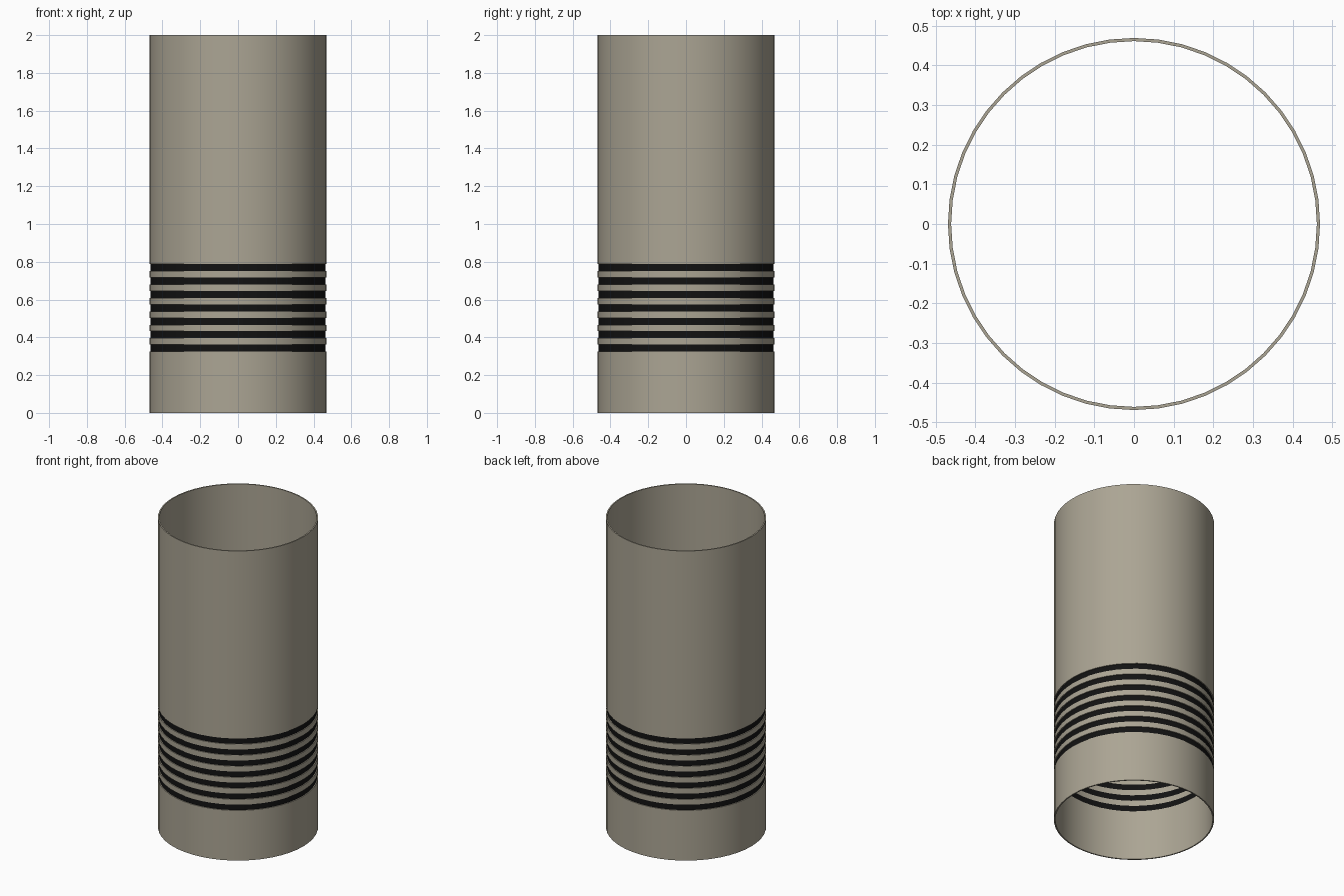
import bpy
import bmesh
import math

SEGMENTS = 48
OUTER, INNER, GROOVE = 0.469, 0.461, 0.463
HEIGHT = 2.0
FIRST_GROOVE, PITCH, GROOVE_HEIGHT, GROOVES = 0.324, 0.0713, 0.037, 7

cube = bpy.data.objects.get("Cube")
if cube:
    bpy.data.objects.remove(cube, do_unlink=True)


def make_material(name, rgb, roughness):
    mat = bpy.data.materials.new(name)
    mat.use_nodes = True
    mat.diffuse_color = (*rgb, 1)
    shader = mat.node_tree.nodes["Principled BSDF"]
    shader.inputs["Base Color"].default_value = (*rgb, 1)
    shader.inputs["Roughness"].default_value = roughness
    return mat


def make_sleeve(name, bottom, top, outer, mat):
    """Open, thin-walled tube section between two heights."""
    profile = [(outer, bottom), (outer, top), (INNER, top), (INNER, bottom)]
    bm = bmesh.new()
    columns = []
    for i in range(SEGMENTS):
        a = math.tau * i / SEGMENTS
        columns.append([bm.verts.new((r * math.cos(a), r * math.sin(a), z))
                        for r, z in profile])
    for i, here in enumerate(columns):
        following = columns[(i + 1) % SEGMENTS]
        for j in range(len(profile)):
            k = (j + 1) % len(profile)
            bm.faces.new((here[j], following[j], following[k], here[k]))
    bmesh.ops.recalc_face_normals(bm, faces=bm.faces)
    mesh = bpy.data.meshes.new(name)
    bm.to_mesh(mesh)
    bm.free()
    mesh.materials.append(mat)
    obj = bpy.data.objects.new(name, mesh)
    bpy.context.collection.objects.link(obj)
    bpy.ops.object.select_all(action="DESELECT")
    obj.select_set(True)
    bpy.context.view_layer.objects.active = obj
    bpy.ops.object.shade_smooth_by_angle(angle=math.radians(30))


shell = make_material("warm grey", (0.41, 0.376, 0.296), 0.5)
black = make_material("black", (0.006, 0.006, 0.006), 0.6)

# Plain tube below and above the grooved zone
last_top = FIRST_GROOVE + (GROOVES - 1) * PITCH + GROOVE_HEIGHT
make_sleeve("lower_tube", 0, FIRST_GROOVE, OUTER, shell)
make_sleeve("upper_tube", last_top, HEIGHT, OUTER, shell)

# Recessed black bands alternating with raised rings
for n in range(GROOVES):
    low = FIRST_GROOVE + n * PITCH
    high = low + GROOVE_HEIGHT
    make_sleeve(f"groove_band_{n + 1}", low, high, GROOVE, black)
    if n < GROOVES - 1:
        make_sleeve(f"raised_ring_{n + 1}", high, low + PITCH, OUTER, shell)
